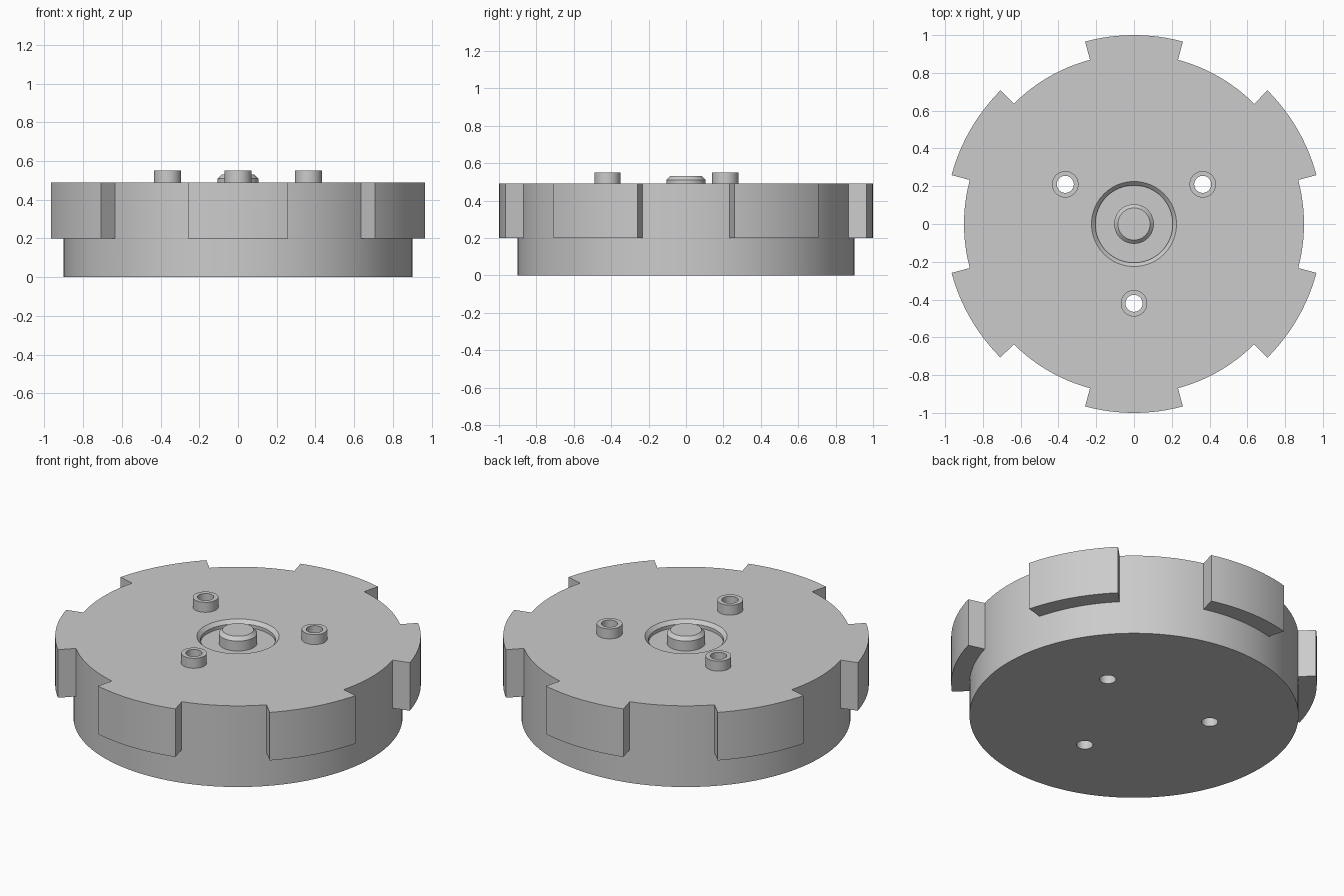
import bpy, bmesh
from math import sin, cos, atan2, degrees, radians, pi

cube = bpy.data.objects.get("Cube")
if cube:
    bpy.data.objects.remove(cube, do_unlink=True)

BODY_R, TOOTH_R = 0.9, 1.0
TOOTH_Z, TOP_Z = 0.2, 0.49
FLOOR_Z, BOSS_Z, STUD_Z = 0.45, 0.55, 0.53
BOSS_R, HOLE_R, BOSS_RING = 0.07, 0.045, 0.42

grey = bpy.data.materials.new("plain grey")
grey.use_nodes = True
grey.diffuse_color = (0.6, 0.6, 0.6, 1)
grey.node_tree.nodes["Principled BSDF"].inputs["Base Color"].default_value = (0.6, 0.6, 0.6, 1)


def make_object(name, bm):
    bmesh.ops.recalc_face_normals(bm, faces=bm.faces)
    mesh = bpy.data.meshes.new(name)
    bm.to_mesh(mesh)
    bm.free()
    mesh.materials.append(grey)
    obj = bpy.data.objects.new(name, mesh)
    bpy.context.collection.objects.link(obj)
    return obj


def lathe(name, profile, segments=64, center=(0, 0), tube=False):
    """Revolve (radius, z) points; ends are capped, or joined for a tube."""
    bm = bmesh.new()
    rings = []
    for r, z in profile:
        rings.append([bm.verts.new((center[0] + r * cos(2 * pi * i / segments),
                                    center[1] + r * sin(2 * pi * i / segments), z))
                      for i in range(segments)])
    pairs = list(zip(rings, rings[1:]))
    if tube:
        pairs.append((rings[-1], rings[0]))
    else:
        bm.faces.new(rings[0])
        bm.faces.new(rings[-1])
    for a, b in pairs:
        for i in range(segments):
            j = (i + 1) % segments
            bm.faces.new((a[i], a[j], b[j], b[i]))
    return make_object(name, bm)


def activate(obj):
    bpy.ops.object.select_all(action='DESELECT')
    obj.select_set(True)
    bpy.context.view_layer.objects.active = obj


def smooth(obj):
    activate(obj)
    bpy.ops.object.shade_smooth_by_angle(angle=radians(25))


def cut(obj, cutter):
    cutter.hide_render = True
    mod = obj.modifiers.new("cut", 'BOOLEAN')
    mod.operation = 'DIFFERENCE'
    mod.solver = 'EXACT'
    mod.object = cutter
    activate(obj)
    bpy.ops.object.modifier_apply(modifier=mod.name)
    bpy.data.objects.remove(cutter, do_unlink=True)


# Drum body with six teeth drawn out of its upper wall
body = lathe("body", [(BODY_R, 0), (BODY_R, TOOTH_Z), (BODY_R, TOP_Z)], 144)
bm = bmesh.new()
bm.from_mesh(body.data)


def on_tooth(face):
    c = face.calc_center_median()
    offset = (degrees(atan2(c.y, c.x)) - 90 + 30) % 60 - 30
    return len(face.verts) == 4 and c.z > TOOTH_Z and abs(offset) < 15


teeth = [f for f in bm.faces if on_tooth(f)]
result = bmesh.ops.extrude_face_region(bm, geom=teeth)
for v in result["geom"]:
    if isinstance(v, bmesh.types.BMVert):
        v.co.x *= TOOTH_R / BODY_R
        v.co.y *= TOOTH_R / BODY_R
bmesh.ops.delete(bm, geom=[f for f in teeth if f.is_valid], context='FACES_ONLY')
bmesh.ops.recalc_face_normals(bm, faces=bm.faces)
bm.to_mesh(body.data)
bm.free()

# Chamfered round recess in the middle of the top
cut(body, lathe("recess_cutter", [(0.205, FLOOR_Z), (0.205, TOP_Z - 0.02),
                                  (0.225, TOP_Z), (0.225, TOP_Z + 0.1)]))

# Three through holes, each with a raised collar
for n in range(3):
    a = radians(30 + 120 * n)
    spot = (BOSS_RING * cos(a), BOSS_RING * sin(a))
    cut(body, lathe("hole_cutter", [(HOLE_R, -0.1), (HOLE_R, 0.7)], 48, spot))
    collar = lathe(f"hole_collar_{n + 1}",
                   [(HOLE_R, TOP_Z), (BOSS_R, TOP_Z), (BOSS_R, BOSS_Z), (HOLE_R, BOSS_Z)],
                   48, spot, tube=True)
    smooth(collar)
smooth(body)

# Chamfered centre stud standing in the recess
smooth(lathe("centre_stud", [(0.105, FLOOR_Z), (0.105, STUD_Z - 0.02), (0.085, STUD_Z)]))
